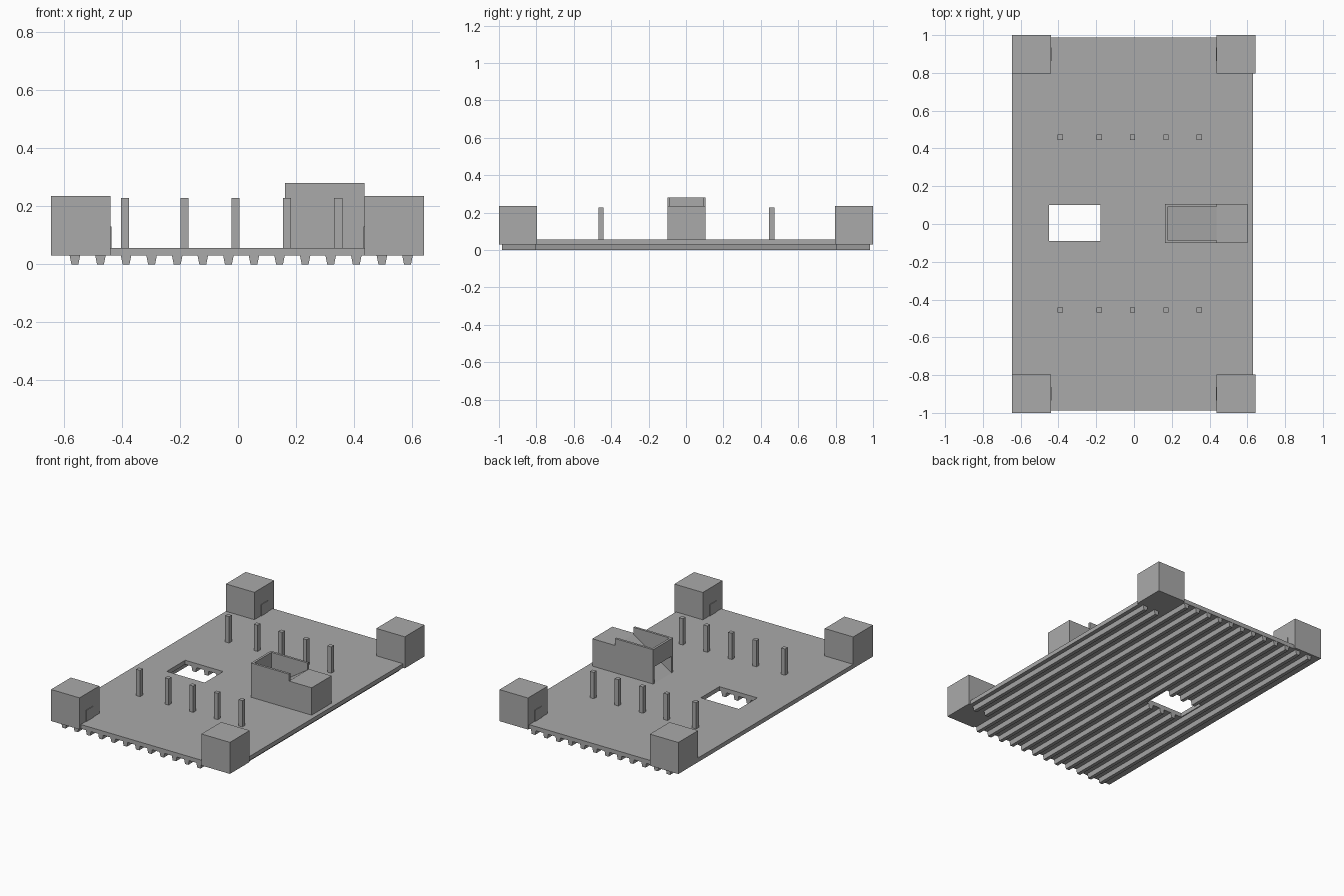
import bpy, bmesh

if "Cube" in bpy.data.objects:
    bpy.data.objects.remove(bpy.data.objects["Cube"], do_unlink=True)

grey = bpy.data.materials.new("plain_grey")
grey.use_nodes = True
grey.diffuse_color = (0.4, 0.4, 0.4, 1)
grey.node_tree.nodes["Principled BSDF"].inputs["Base Color"].default_value = (0.4, 0.4, 0.4, 1)


def finish(name, bm):
    bmesh.ops.recalc_face_normals(bm, faces=bm.faces)
    mesh = bpy.data.meshes.new(name)
    bm.to_mesh(mesh)
    bm.free()
    mesh.materials.append(grey)
    obj = bpy.data.objects.new(name, mesh)
    bpy.context.collection.objects.link(obj)
    return obj


def prism(name, profile, y0, y1):
    """Extrude an (x, z) profile along y."""
    bm = bmesh.new()
    face = bm.faces.new([bm.verts.new((x, y0, z)) for x, z in profile])
    out = bmesh.ops.extrude_face_region(bm, geom=[face])
    verts = [v for v in out["geom"] if isinstance(v, bmesh.types.BMVert)]
    bmesh.ops.translate(bm, verts=verts, vec=(0, y1 - y0, 0))
    return finish(name, bm)


def box(name, x0, x1, y0, y1, z0, z1):
    return prism(name, [(x0, z0), (x1, z0), (x1, z1), (x0, z1)], y0, y1)


BASE, DECK, BLOCK, RIM = 0.03, 0.057, 0.235, 0.28
HX0, HX1, HY0, HY1 = -0.45, -0.177, -0.09, 0.1

# Deck with a rectangular opening: a 3 x 3 layout without its middle cell
xs, ys = [-0.645, HX0, HX1, 0.63], [-0.987, HY0, HY1, 0.987]
bm = bmesh.new()
grid = [[bm.verts.new((x, y, BASE)) for y in ys] for x in xs]
for i in range(3):
    for j in range(3):
        if (i, j) != (1, 1):
            bm.faces.new([grid[i][j], grid[i + 1][j], grid[i + 1][j + 1], grid[i][j + 1]])
out = bmesh.ops.extrude_face_region(bm, geom=bm.faces[:])
top = [v for v in out["geom"] if isinstance(v, bmesh.types.BMVert)]
bmesh.ops.translate(bm, verts=top, vec=(0, 0, DECK - BASE))
finish("deck", bm)

# Tapered ribs underneath, interrupted by the opening and stopped at the left blocks
for i in range(14):
    x = -0.563 + i * 0.0883
    end = 0.805 if x > 0.45 else 0.985
    spans = [(-end, end)]
    if HX0 < x < HX1:
        spans = [(-end, HY0), (HY1, end)]
    for y0, y1 in spans:
        prism("rib", [(x - 0.012, 0), (x + 0.012, 0), (x + 0.018, BASE), (x - 0.018, BASE)], y0, y1)

# Corner blocks, each with a thin door plate on its inner face
for x0, x1, door in ((-0.645, -0.44, -0.44), (0.437, 0.642, 0.433)):
    for y0, y1 in ((-1, -0.797), (0.797, 1)):
        box("corner_block", x0, x1, y0, y1, BASE, BLOCK)
        mid = (y0 + y1) / 2
        box("door_plate", door, door + 0.004, mid - 0.035, mid + 0.035, DECK, 0.13)

# Two rows of square posts
for x in (-0.39, -0.184, -0.008, 0.169, 0.346):
    for y in (-0.455, 0.459):
        box("post", x - 0.014, x + 0.014, y - 0.014, y + 0.014, DECK, 0.228)

# Chute: solid block, ramp, side walls and a raised end panel above the outlet
CX0, CX1, CX2, CY0, CY1, WALL = 0.163, 0.437, 0.6, -0.1, 0.105, 0.015
box("chute_block", CX1, CX2, CY0, CY1, DECK, BLOCK)
prism("chute_ramp", [(CX0, DECK), (CX1, DECK), (CX1, BLOCK)], CY0 + WALL, CY1 - WALL)
box("chute_wall_front", CX0, CX1, CY0, CY0 + WALL, DECK, RIM)
box("chute_wall_back", CX0, CX1, CY1 - WALL, CY1, DECK, RIM)
box("chute_end_panel", CX0, CX0 + WALL, CY0 + WALL, CY1 - WALL, 0.165, RIM)
